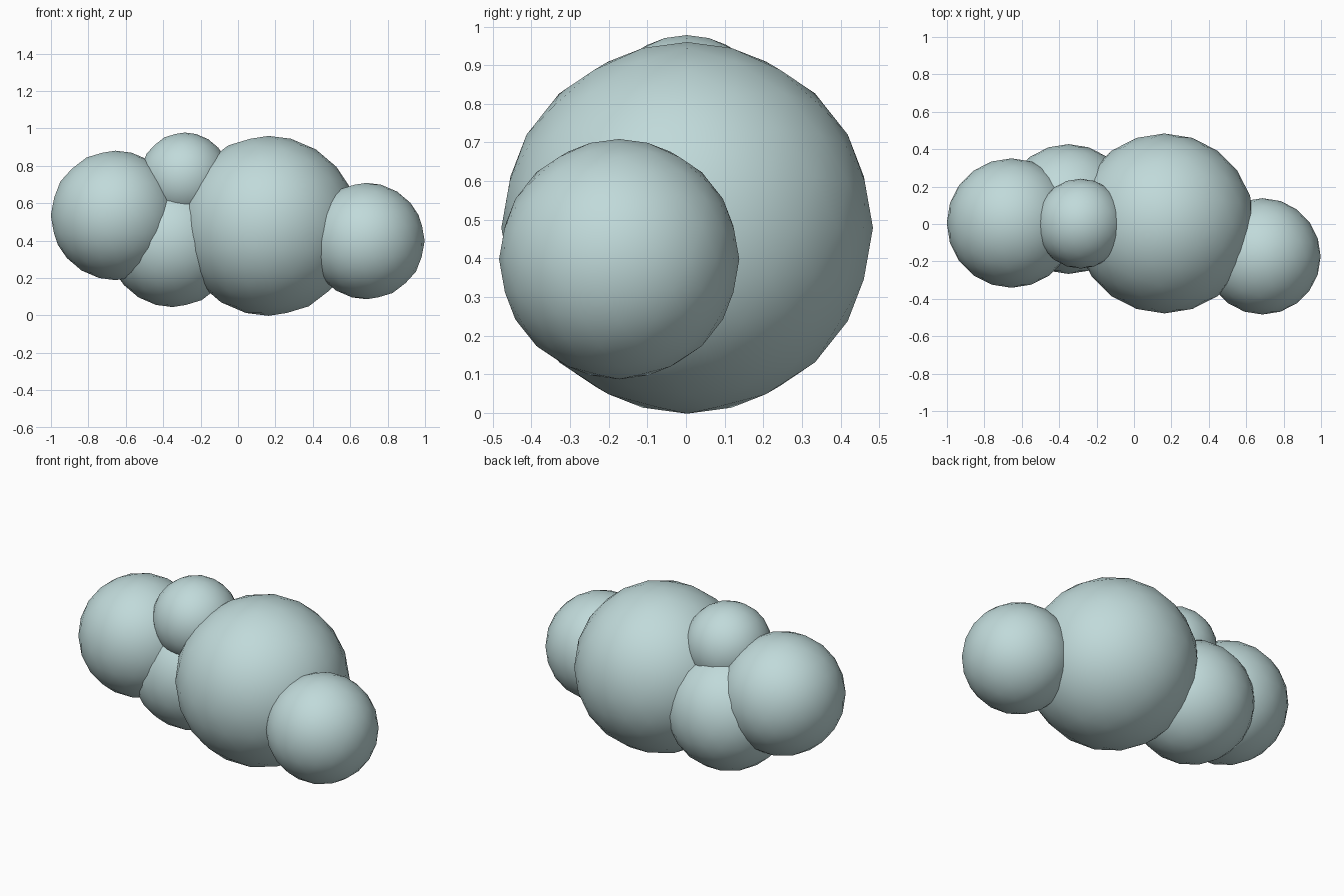
import bpy

if "Cube" in bpy.data.objects:
    bpy.data.objects.remove(bpy.data.objects["Cube"])

# Single pale blue-grey colour for the whole cloud
pale = bpy.data.materials.new("pale_blue_grey")
pale.diffuse_color = (0.53, 0.70, 0.70, 1.0)
pale.use_nodes = True
pale.node_tree.nodes["Principled BSDF"].inputs["Base Color"].default_value = pale.diffuse_color


def puff(name, centre, radius):
    """One round, smooth-shaded cloud puff."""
    bpy.ops.mesh.primitive_ico_sphere_add(subdivisions=3, radius=radius, location=centre)
    ob = bpy.context.object
    ob.name = name
    ob.data.materials.append(pale)
    bpy.ops.object.shade_smooth()
    return ob


# Overlapping puffs: name, centre, radius
for name, centre, radius in (
    ("main_puff", (0.163, 0.003, 0.479), 0.481),
    ("left_puff", (-0.655, 0.005, 0.535), 0.346),
    ("lower_back_puff", (-0.35, 0.08, 0.392), 0.347),
    ("top_puff", (-0.285, 0.002, 0.738), 0.24),
    ("right_puff", (0.687, -0.173, 0.398), 0.311),
):
    puff(name, centre, radius)
